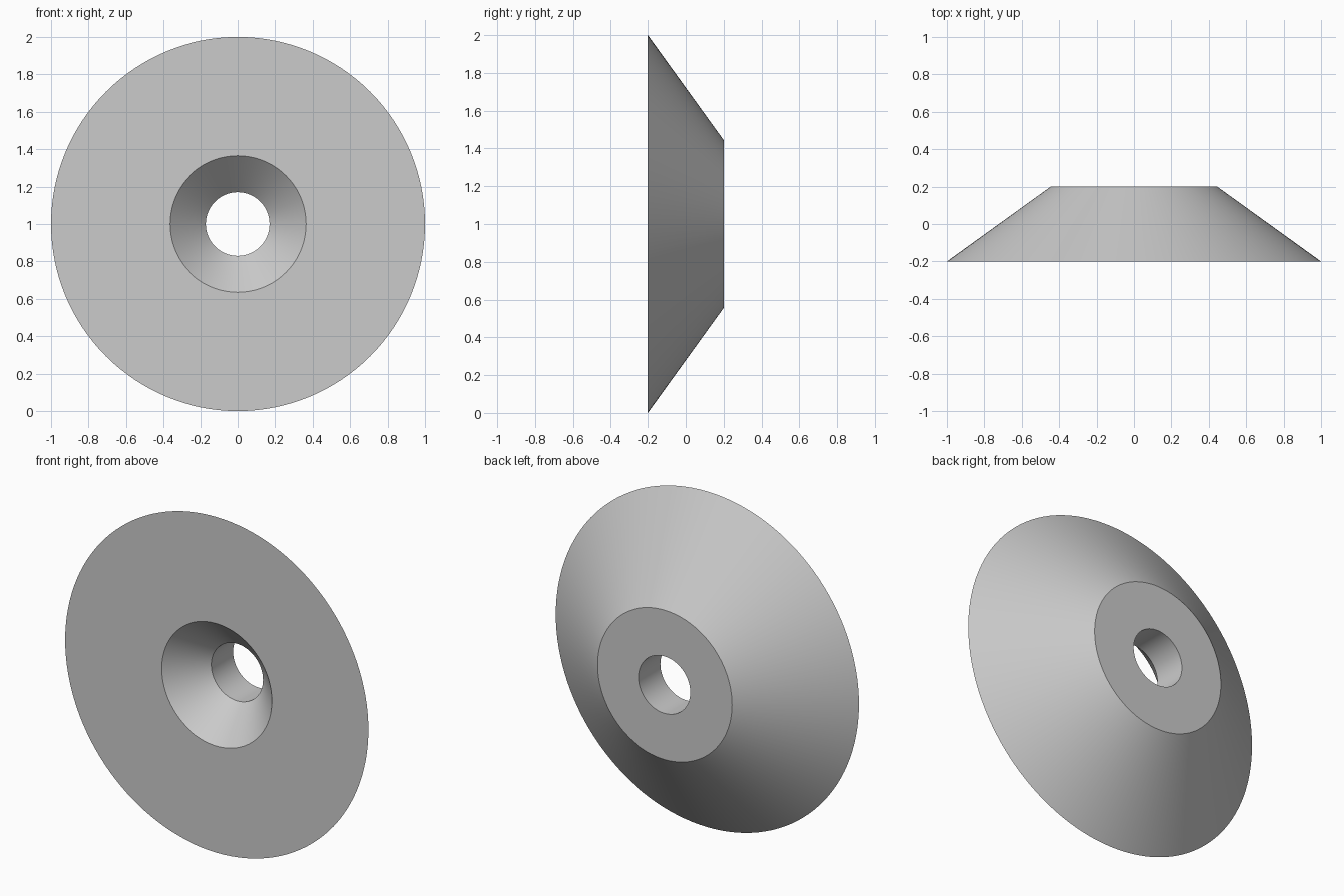
import bpy
import bmesh
import math
from mathutils import Matrix

cube = bpy.data.objects.get("Cube")
if cube:
    bpy.data.objects.remove(cube, do_unlink=True)

SEGMENTS = 128

# Plain grey material
grey = bpy.data.materials.new("light_grey")
grey.use_nodes = True
colour = (0.6, 0.6, 0.6, 1.0)
grey.diffuse_color = colour
grey.node_tree.nodes["Principled BSDF"].inputs["Base Color"].default_value = colour

# Closed cross-section as (radius, y): front rim, back rim, bore, countersink
profile = [(1.0, -0.2), (0.445, 0.2), (0.17, 0.2), (0.17, -0.005), (0.365, -0.2)]

# Revolve the cross-section around the y axis
bm = bmesh.new()
rings = []
for i in range(SEGMENTS):
    turn = Matrix.Rotation(2 * math.pi * i / SEGMENTS, 4, 'Y')
    rings.append([bm.verts.new(turn @ Matrix.Translation((r, y, 0)).translation)
                  for r, y in profile])
for i, ring in enumerate(rings):
    following = rings[(i + 1) % SEGMENTS]
    for j in range(len(profile)):
        k = (j + 1) % len(profile)
        bm.faces.new((ring[j], ring[k], following[k], following[j]))
bmesh.ops.recalc_face_normals(bm, faces=bm.faces)

mesh = bpy.data.meshes.new("countersunk_washer")
bm.to_mesh(mesh)
bm.free()
mesh.materials.append(grey)

# Conical washer, standing upright
washer = bpy.data.objects.new("countersunk_washer", mesh)
washer.location.z = 1.0
bpy.context.collection.objects.link(washer)

# Smooth cone walls with crisp rims
bpy.ops.object.select_all(action='DESELECT')
washer.select_set(True)
bpy.context.view_layer.objects.active = washer
bpy.ops.object.shade_smooth_by_angle(angle=math.radians(30))
